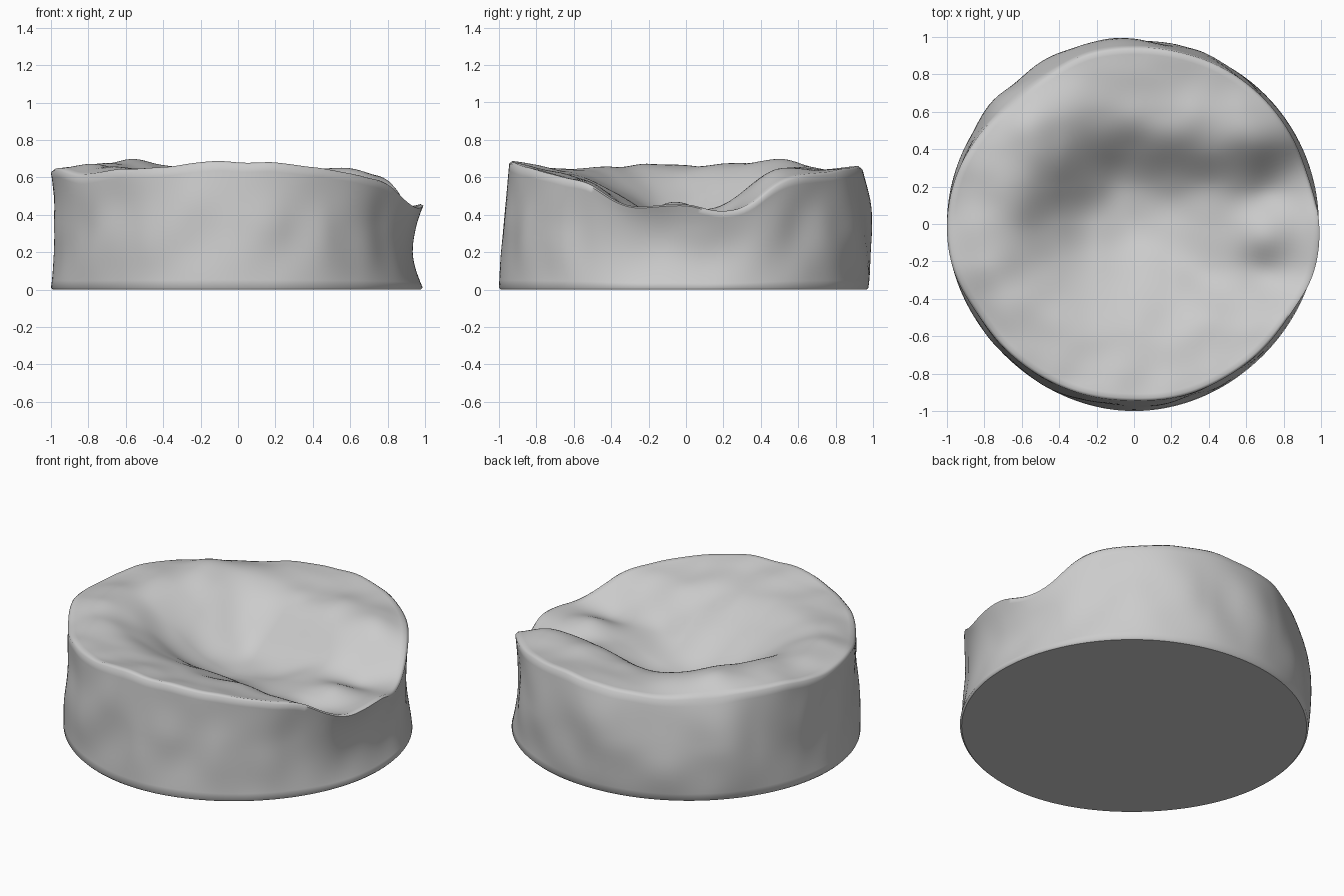
import bpy, bmesh, math
from mathutils import Vector, noise

if "Cube" in bpy.data.objects:
    bpy.data.objects.remove(bpy.data.objects["Cube"])

SEG = 192

# Evenly spaced profiles around the circle, starting at +x and going counter-clockwise
RIM_Z = [.46, .42, .56, .62, .64, .655, .65, .635, .615, .625, .655, .65,
         .635, .65, .61, .63, .65, .67, .685, .675, .65, .61, .545, .45]
RIM_R = [.99, .965, .965, .965, .96, .95, .945, .945, .925, .925, .955, .985,
         1.0, .995, .965, .96, .955, .95, .945, .955, .955, .96, .965, .995]
MID_R = [.94, .96, .99, .99, .975, .975, .975, .96]
BASE_R = [.988, .985, .975, .985, 1.0, .985, 1.0, .985]

# Seat surface heights (x, y, z)
SEAT = [(0, .75, .64), (0, .5, .585), (-.08, .32, .43), (0, .1, .33), (.1, -.1, .36),
        (0, -.4, .53), (0, -.65, .63), (-.35, .65, .655), (-.38, .38, .615),
        (-.3, .12, .43), (-.55, .2, .64), (-.78, 0, .665), (-.48, -.05, .53),
        (-.25, -.15, .42), (-.5, -.4, .625), (-.3, -.65, .645), (.3, .65, .645),
        (.3, .42, .595), (.3, .2, .41), (.35, 0, .4), (.35, -.25, .42),
        (.35, -.5, .565), (.4, -.7, .62), (.65, .55, .64), (.65, .4, .59),
        (.7, .18, .41), (.7, -.08, .465), (.7, -.27, .40), (.65, -.48, .54),
        (-.75, .35, .665), (-.6, .58, .675), (-.78, -.25, .67), (-.7, -.5, .65)]


def around(table, a):
    """Smooth periodic interpolation of a profile at angle a."""
    n = len(table)
    t = (a / (2 * math.pi)) % 1 * n
    i = int(t)
    f = t - i
    p0, p1, p2, p3 = (table[(i + k) % n] for k in (-1, 0, 1, 2))
    return p1 + .5 * f * (p2 - p0 + f * (2*p0 - 5*p1 + 4*p2 - p3 + f * (3*(p1 - p2) + p3 - p0)))


def kernel(x, y):
    return math.sqrt(x * x + y * y + .015)


def solve(m, b):
    """Gaussian elimination with pivoting."""
    n = len(b)
    rows = [r[:] + [v] for r, v in zip(m, b)]
    for c in range(n):
        p = max(range(c, n), key=lambda r: abs(rows[r][c]))
        rows[c], rows[p] = rows[p], rows[c]
        for r in range(c + 1, n):
            f = rows[r][c] / rows[c][c]
            rows[r] = [u - f * v for u, v in zip(rows[r], rows[c])]
    w = [0] * n
    for r in reversed(range(n)):
        w[r] = (rows[r][n] - sum(rows[r][k] * w[k] for k in range(r + 1, n))) / rows[r][r]
    return w


# Radial-basis surface through the seat points and the rim
pts = list(SEAT)
for k in range(24):
    a = k * math.pi / 12
    pts.append((RIM_R[k] * math.cos(a), RIM_R[k] * math.sin(a), RIM_Z[k]))
weights = solve([[kernel(p[0] - q[0], p[1] - q[1]) for q in pts] for p in pts],
                [p[2] for p in pts])


def seat_z(x, y):
    z = sum(w * kernel(x - p[0], y - p[1]) for w, p in zip(weights, pts))
    return z + .014 * noise.noise(Vector((x * 5, y * 5, 3)))


def ring(bm, fn):
    return [bm.verts.new(fn(2 * math.pi * i / SEG)) for i in range(SEG)]


def side_point(a, t):
    """Side wall: base, pinched or bulging middle, then rim."""
    b, m, r = around(BASE_R, a), around(MID_R, a), around(RIM_R, a)
    rad = b * (1 - t) * (1 - 2 * t) + 4 * m * t * (1 - t) + r * t * (2 * t - 1)
    c, s = math.cos(a), math.sin(a)
    top = seat_z(r * c, r * s) - .012
    z = .01 + t * (top - .01)
    rad += .025 * noise.noise(Vector((c * 4, s * 4, z * 3))) * math.sin(math.pi * t)
    return (rad * c, rad * s, z)


def top_point(a, t):
    r = around(RIM_R, a) * t
    x, y = r * math.cos(a), r * math.sin(a)
    return (x, y, seat_z(x, y))


def base_point(a):
    r = around(BASE_R, a) - .01
    return (r * math.cos(a), r * math.sin(a), 0)


# Beanbag cushion: flat base, soft side wall, sagging seat
bm = bmesh.new()
rings = [ring(bm, base_point)]
for k in range(17):
    rings.append(ring(bm, lambda a: side_point(a, k / 16)))
for k in range(40):
    t = .985 * (1 - k / 40)
    rings.append(ring(bm, lambda a: top_point(a, t)))
for lo, hi in zip(rings, rings[1:]):
    for i in range(SEG):
        j = (i + 1) % SEG
        bm.faces.new((lo[i], lo[j], hi[j], hi[i]))
bm.faces.new(rings[0][::-1])
centre = bm.verts.new((0, 0, seat_z(0, 0)))
for i in range(SEG):
    bm.faces.new((rings[-1][i], rings[-1][(i + 1) % SEG], centre))

mesh = bpy.data.meshes.new("beanbag_cushion")
bm.to_mesh(mesh)
bm.free()
obj = bpy.data.objects.new("beanbag_cushion", mesh)
bpy.context.collection.objects.link(obj)
bpy.context.view_layer.objects.active = obj
obj.select_set(True)
bpy.ops.object.shade_smooth_by_angle(angle=math.radians(75))
# Flat underside
for p in mesh.polygons:
    if p.normal.z < -.9:
        p.use_smooth = False
